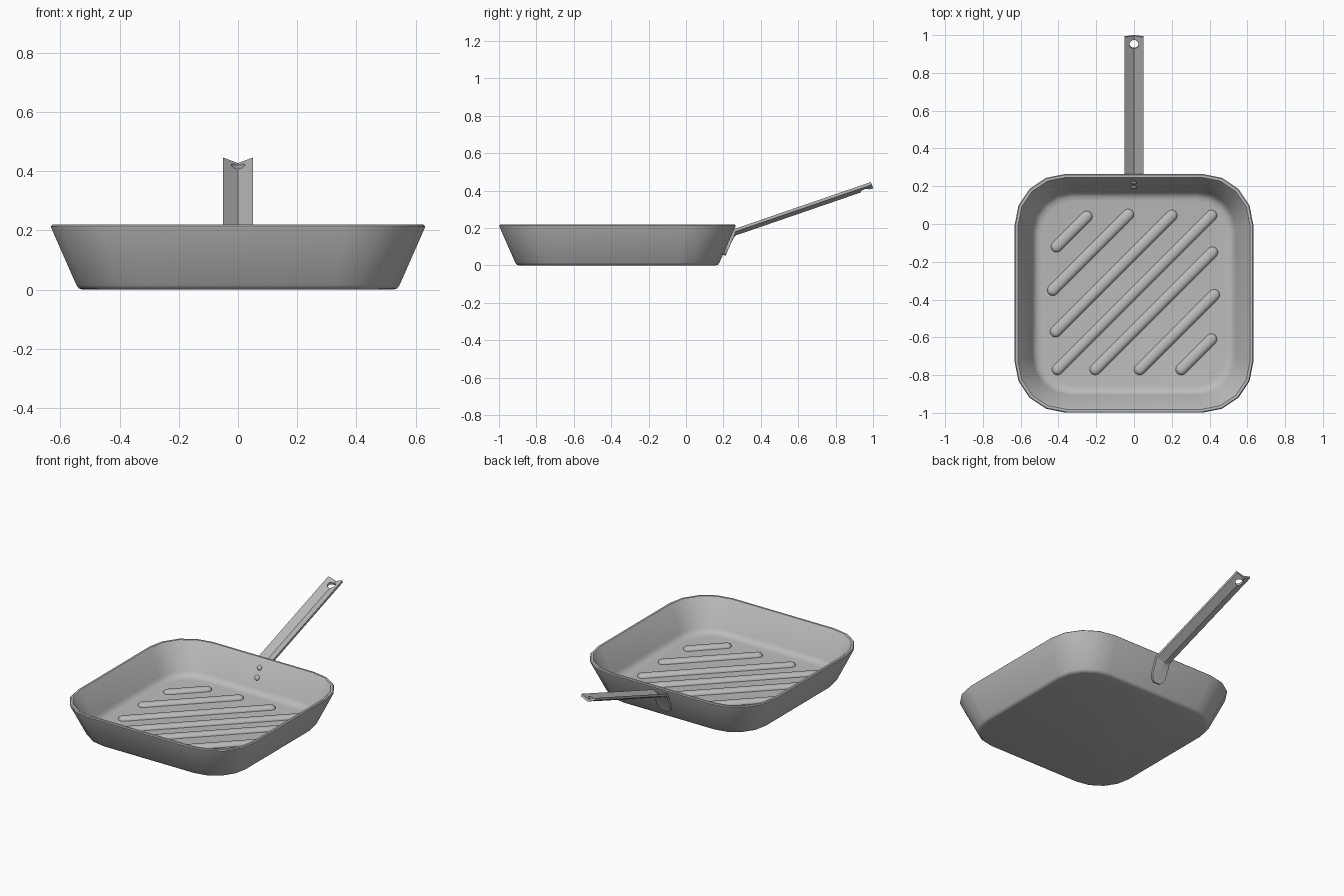
import bpy, bmesh, math
from mathutils import Vector, Matrix

if "Cube" in bpy.data.objects:
    bpy.data.objects.remove(bpy.data.objects["Cube"])

CY = -0.367  # pan centre in y

metal = bpy.data.materials.new("grey_metal")
metal.diffuse_color = (0.5, 0.5, 0.5, 1)
metal.use_nodes = True
metal.node_tree.nodes["Principled BSDF"].inputs["Base Color"].default_value = metal.diffuse_color


def finish(name, bm, angle=35):
    bmesh.ops.remove_doubles(bm, verts=bm.verts, dist=1e-5)
    bmesh.ops.recalc_face_normals(bm, faces=bm.faces)
    me = bpy.data.meshes.new(name)
    bm.to_mesh(me)
    bm.free()
    me.materials.append(metal)
    ob = bpy.data.objects.new(name, me)
    bpy.context.collection.objects.link(ob)
    smooth(ob, angle)
    return ob


def smooth(ob, angle):
    bpy.ops.object.select_all(action='DESELECT')
    ob.select_set(True)
    bpy.context.view_layer.objects.active = ob
    bpy.ops.object.shade_smooth_by_angle(angle=math.radians(angle))


def outline(hx, hy, r, z, seg):
    """Rounded rectangle ring."""
    pts = []
    for k, (sx, sy) in enumerate(((1, 1), (-1, 1), (-1, -1), (1, -1))):
        for i in range(seg + 1):
            a = math.pi / 2 * (k + i / seg)
            pts.append(Vector((sx * (hx - r) + r * math.cos(a),
                               sy * (hy - r) + r * math.sin(a), z)))
    return pts


def loft(rings):
    bm = bmesh.new()
    vr = [[bm.verts.new(p) for p in ring] for ring in rings]
    n = len(vr[0])
    for a, b in zip(vr, vr[1:]):
        for i in range(n):
            j = (i + 1) % n
            bm.faces.new((a[i], a[j], b[j], b[i]))
    bm.faces.new(vr[0])
    bm.faces.new(vr[-1])
    return bm


# Pan body: outside wall, rim, inside wall, floor (half size, corner radius, z)
profile = [(0.525, 0.205, 0.0), (0.538, 0.215, 0.004), (0.546, 0.22, 0.015),
           (0.631, 0.27, 0.208), (0.632, 0.27, 0.214), (0.627, 0.265, 0.219),
           (0.614, 0.255, 0.219), (0.609, 0.25, 0.214),
           (0.538, 0.2, 0.058), (0.528, 0.195, 0.04), (0.512, 0.185, 0.029),
           (0.49, 0.17, 0.025)]
bm = loft([outline(h, h, r, z, 4) for h, r, z in profile])
bmesh.ops.translate(bm, verts=bm.verts, vec=(0, CY, 0))
finish("pan_body", bm, 40)

# Diagonal grill ribs on the floor (end centres)
ribs = [((-0.41, -0.12), (-0.25, 0.04)), ((-0.43, -0.35), (-0.03, 0.05)),
        ((-0.415, -0.57), (0.20, 0.045)), ((-0.405, -0.77), (0.41, 0.045)),
        ((-0.205, -0.77), (0.415, -0.15)), ((0.03, -0.77), (0.425, -0.375)),
        ((0.25, -0.77), (0.41, -0.61))]
for k, (a, b) in enumerate(ribs):
    a, b = Vector((*a, 0)), Vector((*b, 0))
    d = b - a
    rings = [outline(d.length / 2 + r, r, r, z, 4) for r, z in
             ((0.03, 0.02), (0.029, 0.031), (0.023, 0.039), (0.013, 0.044), (0.004, 0.045))]
    bm = loft(rings)
    bm.transform(Matrix.Translation((a + b) / 2) @ Matrix.Rotation(math.atan2(d.y, d.x), 4, 'Z'))
    finish(f"grill_rib_{k + 1}", bm, 60)

# Handle: V-shaped strip, bent down into a flat tongue on the back wall
# (y, z of the upper edge, normal angle below horizontal, half width, V depth, thickness)
stations = [(0.989, 0.446, 71, 0.05, 0.02, 0.015), (0.262, 0.196, 71, 0.05, 0.02, 0.015),
            (0.252, 0.184, 50, 0.05, 0.012, 0.015), (0.241, 0.16, 24, 0.05, 0.002, 0.016),
            (0.212, 0.093, 24, 0.048, 0.0, 0.016), (0.202, 0.07, 24, 0.036, 0.0, 0.016),
            (0.197, 0.058, 24, 0.02, 0.0, 0.016)]
rings = []
for y, z, ang, w, d, t in stations:
    n = Vector((0, math.cos(math.radians(ang)), -math.sin(math.radians(ang))))
    e = Vector((0, y, z))
    rings.append([e + Vector((x, 0, 0)) + n * s for x, s in
                  ((-w, 0), (0, d), (w, 0), (w, t), (0, d + t), (-w, t))])
handle = finish("handle", loft(rings), 15)

# Hanging hole near the handle end
bm = bmesh.new()
bmesh.ops.create_cone(bm, cap_ends=True, segments=16, radius1=0.024, radius2=0.024, depth=0.2)
bm.transform(Matrix.Translation((0, 0.953, 0.41)) @ Matrix.Rotation(math.radians(19), 4, 'X'))
cutter = finish("hole_cutter", bm)
cutter.hide_render = True
mod = handle.modifiers.new("hole", 'BOOLEAN')
mod.operation = 'DIFFERENCE'
mod.solver = 'EXACT'
mod.object = cutter
bpy.context.view_layer.objects.active = handle
bpy.ops.object.modifier_apply(modifier=mod.name)
bpy.data.objects.remove(cutter)
smooth(handle, 15)

# Two rivet heads on the inside of the back wall
for k, z in enumerate((0.165, 0.11)):
    bm = bmesh.new()
    bmesh.ops.create_uvsphere(bm, u_segments=12, v_segments=8, radius=0.016)
    y = CY + 0.538 + (z - 0.058) * 0.455
    bm.transform(Matrix.Translation((0, y, z)) @ Matrix.Rotation(math.radians(-24), 4, 'X')
                 @ Matrix.Diagonal((1, 0.6, 1, 1)))
    finish(f"rivet_{k + 1}", bm, 60)
